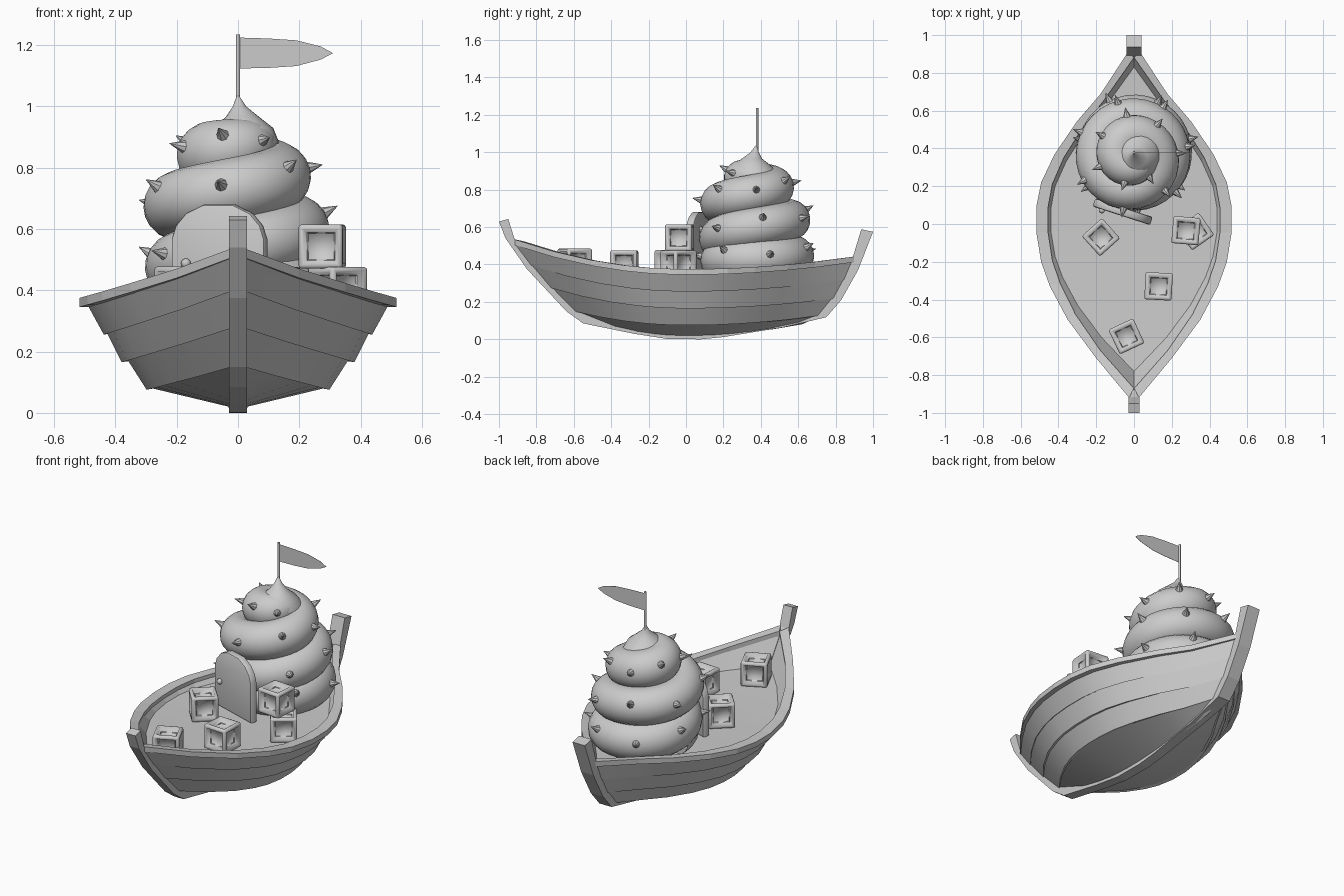
import bpy, bmesh, math
from mathutils import Vector, Matrix

if "Cube" in bpy.data.objects:
    bpy.data.objects.remove(bpy.data.objects["Cube"])

def finish(name, bm, smooth=None):
    bmesh.ops.remove_doubles(bm, verts=bm.verts, dist=0.0005)
    bmesh.ops.recalc_face_normals(bm, faces=bm.faces)
    me = bpy.data.meshes.new(name)
    bm.to_mesh(me)
    bm.free()
    ob = bpy.data.objects.new(name, me)
    bpy.context.collection.objects.link(ob)
    if smooth:
        bpy.context.view_layer.objects.active = ob
        bpy.ops.object.select_all(action='DESELECT')
        ob.select_set(True)
        bpy.ops.object.shade_smooth_by_angle(angle=math.radians(smooth))
    return ob

def loft(bm, rows, close=False, caps=False):
    vs = [[bm.verts.new(p) for p in r] for r in rows]
    n = len(vs)
    for i in range(n if close else n - 1):
        a, b = vs[i], vs[(i + 1) % n]
        for j in range(len(a) - 1):
            bm.faces.new((a[j], a[j + 1], b[j + 1], b[j]))
    if caps:
        for k in (0, -1):
            bm.faces.new([r[k] for r in vs])

def slab(name, pts, thick, smooth=None, bevel=0):
    # outline in x-z, extruded along y
    bm = bmesh.new()
    rows = [[(x, s * thick / 2, z) for x, z in pts] for s in (-1, 1)]
    loft(bm, [r + r[:1] for r in rows])
    bmesh.ops.remove_doubles(bm, verts=bm.verts, dist=0.0005)
    for s in (-1, 1):
        bm.faces.new([v for v in bm.verts if v.co.y * s > 0])
    if bevel:
        rim = [e for e in bm.edges if abs(e.verts[0].co.y - e.verts[1].co.y) < 1e-5]
        bmesh.ops.bevel(bm, geom=rim, offset=bevel, segments=2, affect='EDGES', profile=0.5)
    return finish(name, bm, smooth)

# Hull: plan-view stations (position along hull, relative half width)
ST = [(-1, .05), (-.77, .39), (-.55, .68), (-.36, .86), (-.22, .95), (-.05, 1),
      (.1, 1), (.24, .95), (.4, .815), (.59, .585), (.75, .34), (1, .05)]

def level(w, yb, ys, zb, zm, zs, tip=1, full=1):
    # small tip pinches both ends onto the centre line, full < 1 makes the ends rounder
    return [(w * s ** full * (tip if abs(t) == 1 else 1), t * (-yb if t < 0 else ys),
             zm + ((zb if t < 0 else zs) - zm) * t * t) for t, s in ST]

def mirror(row, s=-1):
    return [(s * x, y, z) for x, y, z in row]

planks = [(level(.49, -.92, .91, .51, .35, .42), level(.438, -.83, .865, .395, .255, .32, full=.93)),
          (level(.428, -.83, .865, .40, .262, .325, full=.93), level(.38, -.725, .81, .275, .165, .22, full=.9)),
          (level(.36, -.725, .81, .28, .172, .225, full=.9), level(.298, -.6, .74, .15, .075, .13, full=.9)),
          (level(.28, -.6, .74, .155, .08, .135, full=.9), level(.03, -.47, .62, .085, .02, .08))]
bm = bmesh.new()
for s in (-1, 1):
    loft(bm, [mirror(r, s) for pair in planks for r in pair])
finish("hull_planks", bm, 25)

# Gunwale rail
bm = bmesh.new()
for s in (-1, 1):
    rail = [level(.517, -.92, .92, .505, .345, .415), level(.517, -.92, .92, .535, .375, .445),
            level(.455, -.87, .88, .525, .375, .44, .03), level(.455, -.87, .88, .495, .345, .41, .03)]
    loft(bm, [mirror(r, s) for r in rail], close=True, caps=True)
finish("rail", bm)

# Inner walls and deck
deck = level(.44, -.78, .83, .358, .333, .35, .03)
bm = bmesh.new()
for s in (-1, 1):
    loft(bm, [mirror(level(.46, -.88, .885, .51, .36, .425, .03), s), mirror(deck, s)])
finish("inner_walls", bm)
bm = bmesh.new()
loft(bm, [deck, mirror(deck)])
finish("deck", bm)

# Keel with bow and stern posts: outer y, z, inner y, z, half width
KEEL = [(-1, .63, -.95, .643, .03), (-.965, .54, -.915, .53, .03), (-.85, .375, -.825, .40, .03),
        (-.64, .15, -.6, .19, .03), (-.55, .085, -.5, .13, .03), (-.28, .03, -.26, .08, .03),
        (-.1, .002, -.1, .05, .03), (.08, 0, .08, .05, .03), (.2, .012, .2, .06, .03),
        (.52, .064, .5, .11, .033), (.75, .118, .71, .16, .04), (.83, .21, .79, .24, .04),
        (.92, .37, .88, .40, .04), (1, .575, .937, .588, .04)]
bm = bmesh.new()
loft(bm, [[(h, a, b) for a, b, c, d, h in KEEL], [(h, c, d) for a, b, c, d, h in KEEL],
          [(-h, c, d) for a, b, c, d, h in KEEL], [(-h, a, b) for a, b, c, d, h in KEEL]],
     close=True, caps=True)
finish("keel", bm)

# Spiral shell: turn, coil radius, height, tube radius
KEYS = [(-1, 0, .98, .01), (-.9, .004, .95, .03), (-.75, .015, .91, .05), (-.5, .035, .875, .078),
        (-.25, .075, .87, .096), (0, .10, .84, .11), (.25, .09, .815, .105), (.5, .112, .78, .107),
        (.75, .21, .735, .105), (1, .21, .665, .105), (1.25, .175, .64, .105), (1.5, .195, .605, .107),
        (1.75, .2, .54, .107), (2, .19, .465, .11), (2.25, .205, .445, .11), (2.5, .195, .43, .11),
        (2.75, .195, .42, .11), (3, .17, .42, .1)]
CY, V0, V1 = .375, -1, 3

def coil_raw(v):
    v = min(max(v, V0), V1)
    for a, b in zip(KEYS, KEYS[1:]):
        if v <= b[0]:
            f = (v - a[0]) / (b[0] - a[0])
            return [a[i] + (b[i] - a[i]) * f for i in (1, 2, 3)]

def coil(v):
    # soften the kinks between keys
    d = min(.15, (v + 1) * .5)
    s = [coil_raw(v + d * k) for k in (-1, -.5, 0, .5, 1)]
    R, z, r = [sum(c) / 5 for c in zip(*s)]
    a = math.pi - math.tau * v
    out = Vector((math.cos(a), math.sin(a), 0))
    return Vector((0, CY, z)) + out * R, out, r

N = 140
cu = bpy.data.curves.new("shell", 'CURVE')
cu.dimensions = '3D'
cu.bevel_depth = 1
cu.bevel_resolution = 8
cu.use_fill_caps = True
sp = cu.splines.new('POLY')
sp.points.add(N)
for i, p in enumerate(sp.points):
    c, _, r = coil(V0 + (V1 - V0) * i / N)
    p.co = (*c, 1)
    p.radius = r
tmp = bpy.data.objects.new("shell_curve", cu)
bpy.context.collection.objects.link(tmp)
bpy.context.view_layer.update()
me = bpy.data.meshes.new_from_object(tmp.evaluated_get(bpy.context.evaluated_depsgraph_get()))
bpy.data.objects.remove(tmp)
bm = bmesh.new()
bm.from_mesh(me)
finish("shell", bm, 60)

# Pointed shell tip, flaring into the top coil
bm = bmesh.new()
rings = [(.004, 1.035, 0), (.022, 1.0, .005), (.055, .965, .015), (.1, .93, .015), (.13, .88, .005)]
loft(bm, [[(dx + r * math.cos(a), CY - 1.5 * dx + r * math.sin(a), z)
           for a in [math.tau * k / 24 for k in range(25)]] for r, z, dx in rings])
finish("shell_tip", bm, 60)

# Spikes on the shell
bm = bmesh.new()
for i in range(23):
    c, out, r = coil(-.34 + .14 * i)
    e = math.radians((12, 28)[i % 2])
    d = out * math.cos(e) + Vector((0, 0, math.sin(e)))
    m = Matrix.Translation(c + d * (r + .017)) @ d.to_track_quat('Z', 'Y').to_matrix().to_4x4()
    bmesh.ops.create_cone(bm, cap_ends=True, segments=8, radius1=.025, radius2=.001, depth=.06, matrix=m)
finish("shell_spikes", bm)

# Flag and pole
bm = bmesh.new()
bmesh.ops.create_cone(bm, cap_ends=True, segments=10, radius1=.007, radius2=.007, depth=.255,
                      matrix=Matrix.Translation((0, .38, 1.108)))
finish("flag_pole", bm, 40)
flag = slab("flag", [(0, 1.225), (.1, 1.222), (.19, 1.216), (.27, 1.196), (.31, 1.174),
                     (.27, 1.153), (.19, 1.132), (.1, 1.126), (0, 1.124)], .0015)
flag.location.y = .38

# Door with knob
door = slab("door", [(-.16, 0), (-.16, .23), (-.145, .275), (-.11, .315), (-.05, .343), (.05, .343),
                     (.11, .315), (.145, .275), (.16, .23), (.16, 0)], .045, 40, .01)
door.location = (-.06, .065, .337)
door.rotation_euler.z = math.radians(-18)
bm = bmesh.new()
bmesh.ops.create_uvsphere(bm, u_segments=12, v_segments=8, radius=.016,
                          matrix=Matrix.Translation((-.17, .072, .488)))
finish("door_knob", bm, 60)

# Crates: x, y, base z, turn
for i, (x, y, z, rot) in enumerate([(-.175, -.07, .335, 42), (.325, -.04, .333, 35), (.275, -.035, .472, -5),
                                    (.13, -.33, .333, -3), (-.04, -.595, .342, 25)]):
    bm = bmesh.new()
    bmesh.ops.create_cube(bm, size=.144)
    bmesh.ops.bevel(bm, geom=list(bm.edges), offset=.01, segments=2, affect='EDGES', profile=0.5)
    sides = [f for f in bm.faces if f.calc_area() > .01]
    bmesh.ops.inset_individual(bm, faces=sides, thickness=.011, depth=0)
    bmesh.ops.inset_individual(bm, faces=sides, thickness=.014, depth=-.03)
    ob = finish("crate_%d" % (i + 1), bm, 89)
    ob.location = (x, y, z + .071)
    ob.rotation_euler.z = math.radians(rot)
